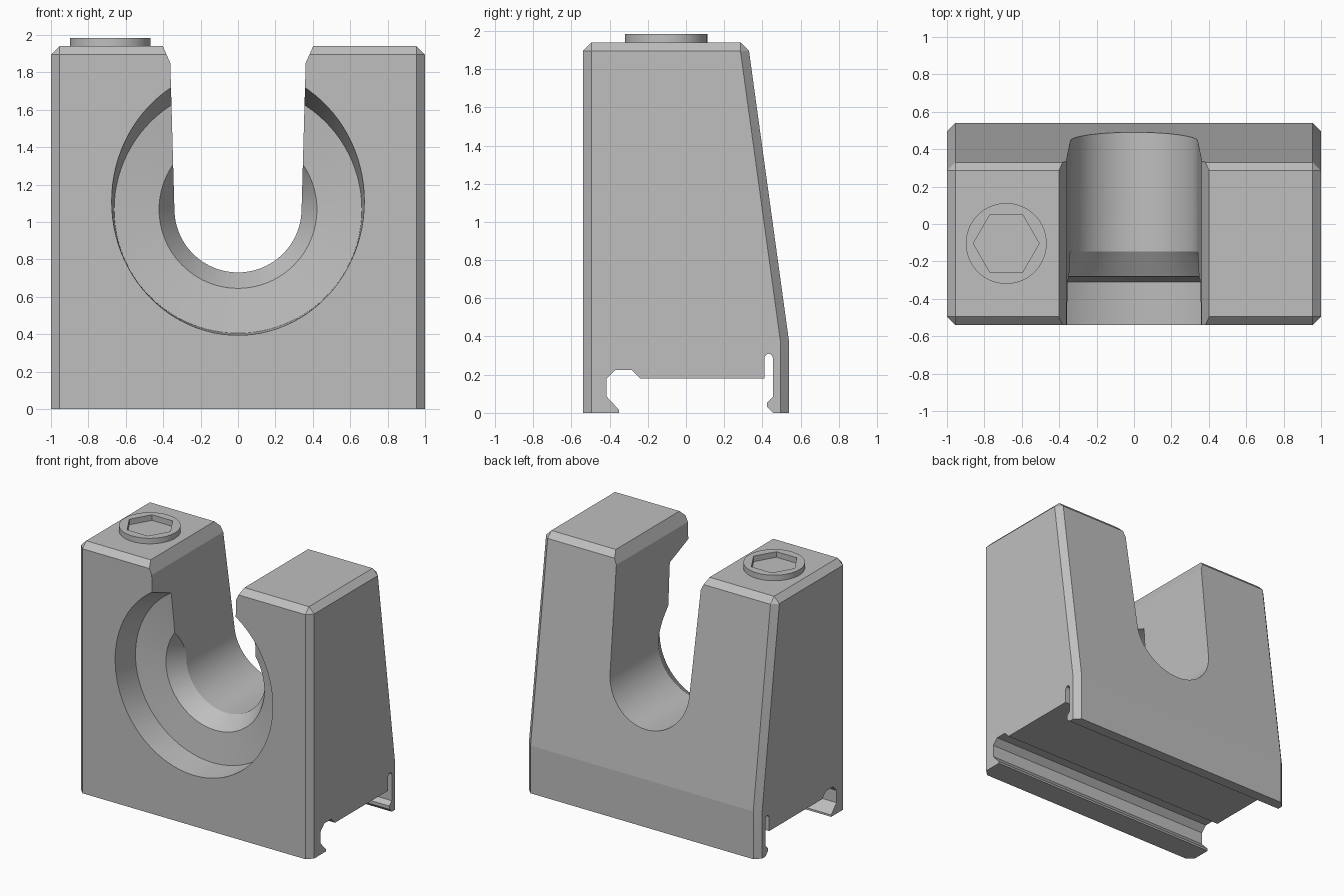
import bpy, bmesh, math

cube = bpy.data.objects.get("Cube")
if cube:
    bpy.data.objects.remove(cube, do_unlink=True)

grey = bpy.data.materials.new("light grey plastic")
grey.use_nodes = True
COLOUR = (0.52, 0.52, 0.52, 1)
grey.diffuse_color = COLOUR
grey.node_tree.nodes["Principled BSDF"].inputs["Base Color"].default_value = COLOUR


def loft(name, rings):
    """Closed solid through a list of rings with equal point counts."""
    bm = bmesh.new()
    loops = [[bm.verts.new(p) for p in ring] for ring in rings]
    n = len(loops[0])
    for a, b in zip(loops, loops[1:]):
        for i in range(n):
            j = (i + 1) % n
            bm.faces.new((a[i], a[j], b[j], b[i]))
    bm.faces.new(loops[0])
    bm.faces.new(loops[-1])
    bmesh.ops.remove_doubles(bm, verts=bm.verts, dist=1e-5)
    bmesh.ops.recalc_face_normals(bm, faces=bm.faces)
    mesh = bpy.data.meshes.new(name)
    bm.to_mesh(mesh)
    bm.free()
    mesh.materials.append(grey)
    obj = bpy.data.objects.new(name, mesh)
    bpy.context.scene.collection.objects.link(obj)
    return obj


def activate(obj):
    bpy.ops.object.select_all(action='DESELECT')
    obj.select_set(True)
    bpy.context.view_layer.objects.active = obj


def cut(obj, cutter):
    cutter.hide_render = True
    mod = obj.modifiers.new("cut", 'BOOLEAN')
    mod.operation = 'DIFFERENCE'
    mod.solver = 'EXACT'
    mod.object = cutter
    activate(obj)
    bpy.ops.object.modifier_apply(modifier=mod.name)
    bpy.data.objects.remove(cutter, do_unlink=True)


def smooth(obj):
    activate(obj)
    bpy.ops.object.shade_smooth_by_angle(angle=math.radians(7))


def circle(n, rx, ry=None):
    ry = ry or rx
    return [(rx * math.cos(math.tau * i / n), ry * math.sin(math.tau * i / n))
            for i in range(n)]


# Body: chamfered block with a sloping back
FRONT, C = -0.54, 0.045


def section(z, back, inset=0.0):
    x, f, b = 1 - inset, FRONT + inset, back - inset
    c = C - inset
    return [(x, f + c, z), (x, b - c, z), (x - c, b, z), (c - x, b, z),
            (-x, b - c, z), (-x, f + c, z), (c - x, f, z), (x - c, f, z)]


body = loft("saddle_body", [section(0, 0.54), section(0.37, 0.54),
                            section(1.895, 0.33), section(1.94, 0.33, C)])

# U-shaped slot, open at the top
half = [(0.34, 1.07), (0.362, 1.85), (0.402, 1.94), (0.43, 2.0)]
arc = [(-0.34 * math.cos(math.pi * i / 48), 1.07 - 0.34 * math.sin(math.pi * i / 48))
       for i in range(1, 48)]
slot = half[::-1][:-1] + [half[0]] + arc[::-1] + [(-x, z) for x, z in half]
cut(body, loft("slot_cutter", [[(x, y, z) for x, z in slot] for y in (-0.8, 0.8)]))

# Front recess: flared wall, shallow conical floor, tapered throat
# each step: depth y, half width, half height, centre height
steps = [(-0.563, 0.677, 0.722, 1.115), (-0.31, 0.662, 0.662, 1.067),
         (-0.28, 0.422, 0.422, 1.067), (-0.08, 0.297, 0.297, 1.07)]
cut(body, loft("recess_cutter", [[(x, y, z + cz) for x, z in circle(96, rx, rz)]
                                 for y, rx, rz, cz in steps]))

# Clip channel along the underside
channel = [(-0.35, -0.1), (-0.35, 0.015), (-0.415, 0.085), (-0.415, 0.18),
           (-0.37, 0.225), (-0.285, 0.225), (-0.24, 0.18), (0.41, 0.18),
           (0.41, 0.288), (0.42, 0.306), (0.433, 0.31), (0.446, 0.306),
           (0.455, 0.288), (0.455, 0.085), (0.425, 0.055), (0.425, 0.03),
           (0.455, 0.0), (0.455, -0.1)]
cut(body, loft("channel_cutter", [[(x, y, z) for y, z in channel] for x in (-1.2, 1.2)]))
smooth(body)


# Raised round boss with a hexagonal socket
def post(name, n, radius, low, high):
    return loft(name, [[(x - 0.683, y - 0.104, z) for x, y in circle(n, radius)]
                       for z in (low, high)])


boss = post("hex_socket_boss", 72, 0.216, 1.92, 1.983)
cut(boss, post("socket_cutter", 6, 0.176, 1.8, 2.1))
smooth(boss)
